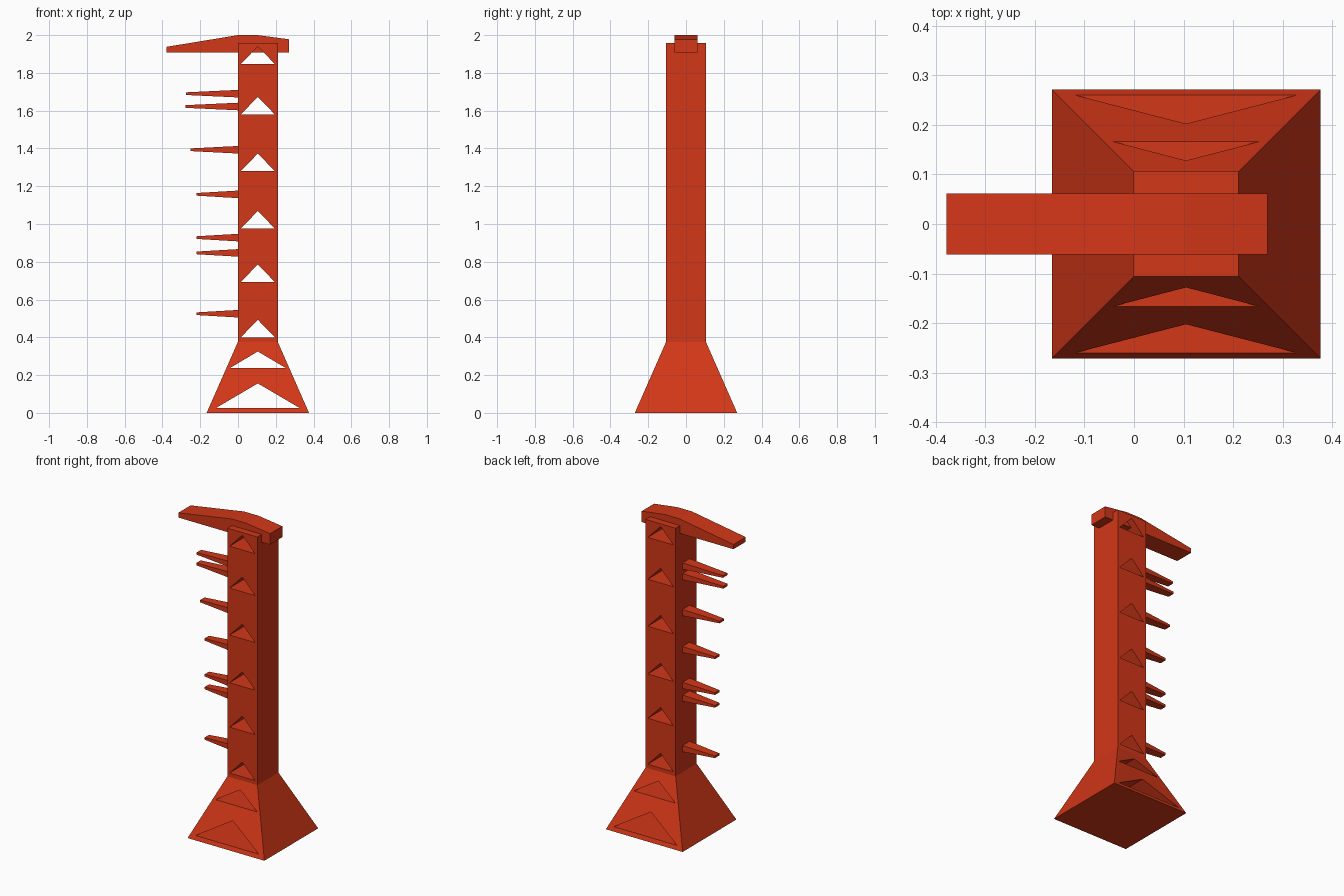
import bpy, bmesh

if "Cube" in bpy.data.objects:
    bpy.data.objects.remove(bpy.data.objects["Cube"])

red = bpy.data.materials.new("red_paint")
red.diffuse_color = (0.65, 0.038, 0.009, 1)
red.use_nodes = True
red.node_tree.nodes["Principled BSDF"].inputs["Base Color"].default_value = red.diffuse_color


def finish(name, bm):
    bmesh.ops.recalc_face_normals(bm, faces=bm.faces)
    me = bpy.data.meshes.new(name)
    bm.to_mesh(me)
    bm.free()
    me.materials.append(red)
    ob = bpy.data.objects.new(name, me)
    bpy.context.collection.objects.link(ob)
    return ob


def loft(bm, rings):
    """Skin a stack of equal-sized vertex rings and cap both ends."""
    rings = [[bm.verts.new(p) for p in r] for r in rings]
    n = len(rings[0])
    for a, b in zip(rings, rings[1:]):
        for i in range(n):
            j = (i + 1) % n
            bm.faces.new((a[i], a[j], b[j], b[i]))
    bm.faces.new(rings[0])
    bm.faces.new(rings[-1])


def prism(bm, profile, half):
    """Extrude an x-z profile symmetrically along y."""
    loft(bm, [[(x, y, z) for x, z in profile] for y in (-half, half)])


def square(cx, r, z):
    return [(cx - r, -r, z), (cx + r, -r, z), (cx + r, r, z), (cx - r, r, z)]


CX = 0.105

# Tower: flared base and square shaft
bm = bmesh.new()
loft(bm, [square(CX, 0.271, 0), square(CX, 0.106, 0.375), square(CX, 0.106, 1.958)])
tower = finish("tower", bm)

# Triangular through-openings: half width, bottom z, apex z
openings = [(0.223, 0.025, 0.156), (0.147, 0.238, 0.325)]
openings += [(0.09, z, z + 0.093) for z in (0.4, 0.693, 0.976, 1.28, 1.58, 1.847)]
bm = bmesh.new()
for w, z0, z1 in openings:
    prism(bm, [(CX - w, z0), (CX + w, z0), (CX, z1)], 0.4)
cutter = finish("opening_cutter", bm)
cutter.hide_render = True

cut = tower.modifiers.new("openings", 'BOOLEAN')
cut.operation = 'DIFFERENCE'
cut.solver = 'EXACT'
cut.object = cutter
bpy.context.view_layer.objects.active = tower
tower.select_set(True)
bpy.ops.object.modifier_apply(modifier=cut.name)
bpy.data.objects.remove(cutter)

# Crossbeam on top
bm = bmesh.new()
prism(bm, [(-0.378, 1.908), (0.269, 1.908), (0.269, 1.978), (0.104, 2.0),
           (0, 2.0), (-0.378, 1.938)], 0.062)
finish("top_beam", bm)

# Tapered side pegs: centre z, tip x
pegs = [(0.525, -0.22), (0.847, -0.22), (0.928, -0.22), (1.157, -0.22),
        (1.393, -0.252), (1.622, -0.279), (1.69, -0.276)]
for i, (z, tip) in enumerate(pegs):
    bm = bmesh.new()
    loft(bm, [[(x, -w, z - h), (x, w, z - h), (x, w, z + h), (x, -w, z + h)]
              for x, w, h in ((0, 0.036, 0.02), (tip, 0.022, 0.007))])
    finish(f"side_peg_{i + 1}", bm)
